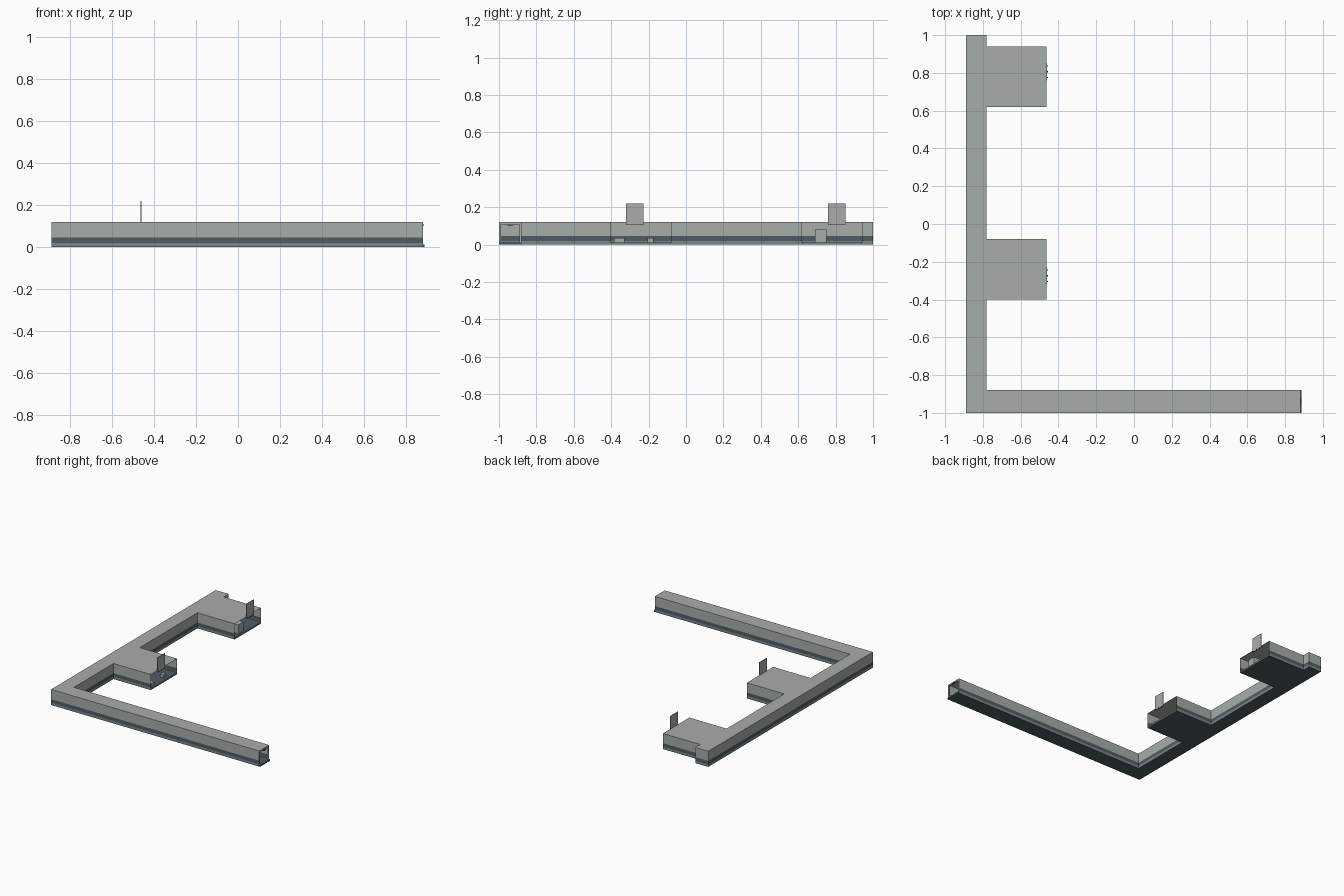
import bpy, bmesh

if "Cube" in bpy.data.objects:
    bpy.data.objects.remove(bpy.data.objects["Cube"])


def material(name, rgb):
    m = bpy.data.materials.new(name)
    m.diffuse_color = (*rgb, 1)
    m.use_nodes = True
    m.node_tree.nodes["Principled BSDF"].inputs["Base Color"].default_value = m.diffuse_color
    return m


GREY = material("wall grey", (0.39, 0.42, 0.40))
DARK = material("dark slate", (0.077, 0.107, 0.127))
BASE = material("base slate", (0.20, 0.24, 0.26))
BLACK = material("near black", (0.02, 0.022, 0.025))


def finish(name, bm, mats):
    me = bpy.data.meshes.new(name)
    bm.to_mesh(me)
    bm.free()
    for m in mats:
        me.materials.append(m)
    ob = bpy.data.objects.new(name, me)
    bpy.context.collection.objects.link(ob)
    return ob


def box(name, x, y, z, mat):
    """Box from (min, max) ranges."""
    bm = bmesh.new()
    bmesh.ops.create_cube(bm, size=1)
    for v in bm.verts:
        for i, (lo, hi) in enumerate((x, y, z)):
            v.co[i] = lo if v.co[i] < 0 else hi
    return finish(name, bm, [mat])


# Plan: long corridor, side corridor and two square rooms
W, IN, ROOM, END = -0.89, -0.78, -0.462, 0.88
HEIGHT = 0.12
plan = [(W, -1), (END, -1), (END, -0.88), (IN, -0.88),
        (IN, -0.40), (ROOM, -0.40), (ROOM, -0.08), (IN, -0.08),
        (IN, 0.62), (ROOM, 0.62), (ROOM, 0.94), (IN, 0.94),
        (IN, 1), (W, 1)]


def slab(name, z, mat, up):
    bm = bmesh.new()
    f = bm.faces.new([bm.verts.new((x, y, z)) for x, y in plan])
    f.normal_update()
    if (f.normal.z > 0) != up:
        f.normal_flip()
    bmesh.ops.triangulate(bm, faces=[f])
    finish(name, bm, [mat])


slab("roof", HEIGHT, GREY, True)
slab("floor", 0.012, DARK, True)
slab("underside", 0.0, DARK, False)

# Banded walls, left open above the floor at the three doorways
bm = bmesh.new()
levels = [0, 0.012, 0.02, 0.045, HEIGHT]
bands = [2, 2, 1, 0]
for i, a in enumerate(plan):
    b = plan[(i + 1) % len(plan)]
    is_open = a[0] == b[0] and a[0] in (ROOM, END)
    for k, slot in enumerate(bands):
        if is_open and k > 0:
            continue
        z0, z1 = levels[k], levels[k + 1]
        f = bm.faces.new([bm.verts.new(p) for p in
                          ((*a, z0), (*b, z0), (*b, z1), (*a, z1))])
        f.material_index = slot
bmesh.ops.remove_doubles(bm, verts=bm.verts, dist=0.0001)
finish("walls", bm, [GREY, DARK, BASE])

# Frame around the side corridor's open end
for n, y, z in (("left", (-1, -0.99), (0.012, HEIGHT)),
                ("right", (-0.89, -0.88), (0.012, HEIGHT)),
                ("top", (-0.99, -0.89), (0.108, HEIGHT))):
    box("end_frame_" + n, (0.872, END + 0.001), y, z, GREY)
box("end_sill", (0.87, 0.888), (-1, -0.88), (0, 0.012), DARK)
box("end_lamp", (END, 0.886), (-0.955, -0.925), (0.102, 0.108), BLACK)

# Room fronts: raised panel, small lamps and step
for n, y0 in (("front", -0.40), ("back", 0.62)):
    p0 = y0 + (0.08 if n == "front" else 0.14)
    box(n + "_raised_panel", (ROOM - 0.002, ROOM + 0.001),
        (p0, p0 + 0.092), (0.105, 0.22), GREY)
    for k in range(3):
        c = p0 + 0.015 + k * 0.031
        box(f"{n}_panel_stud_{k}", (ROOM, ROOM + 0.007),
            (c - 0.003, c + 0.003), (0.104, 0.108), BLACK)

# Furnishings inside the rooms
box("cabinet", (-0.53, -0.48), (0.69, 0.75), (0.012, 0.08), GREY)
box("bench", (-0.53, -0.48), (-0.385, -0.33), (0.012, 0.035), GREY)
box("stool", (-0.52, -0.49), (-0.205, -0.175), (0.012, 0.035), GREY)
